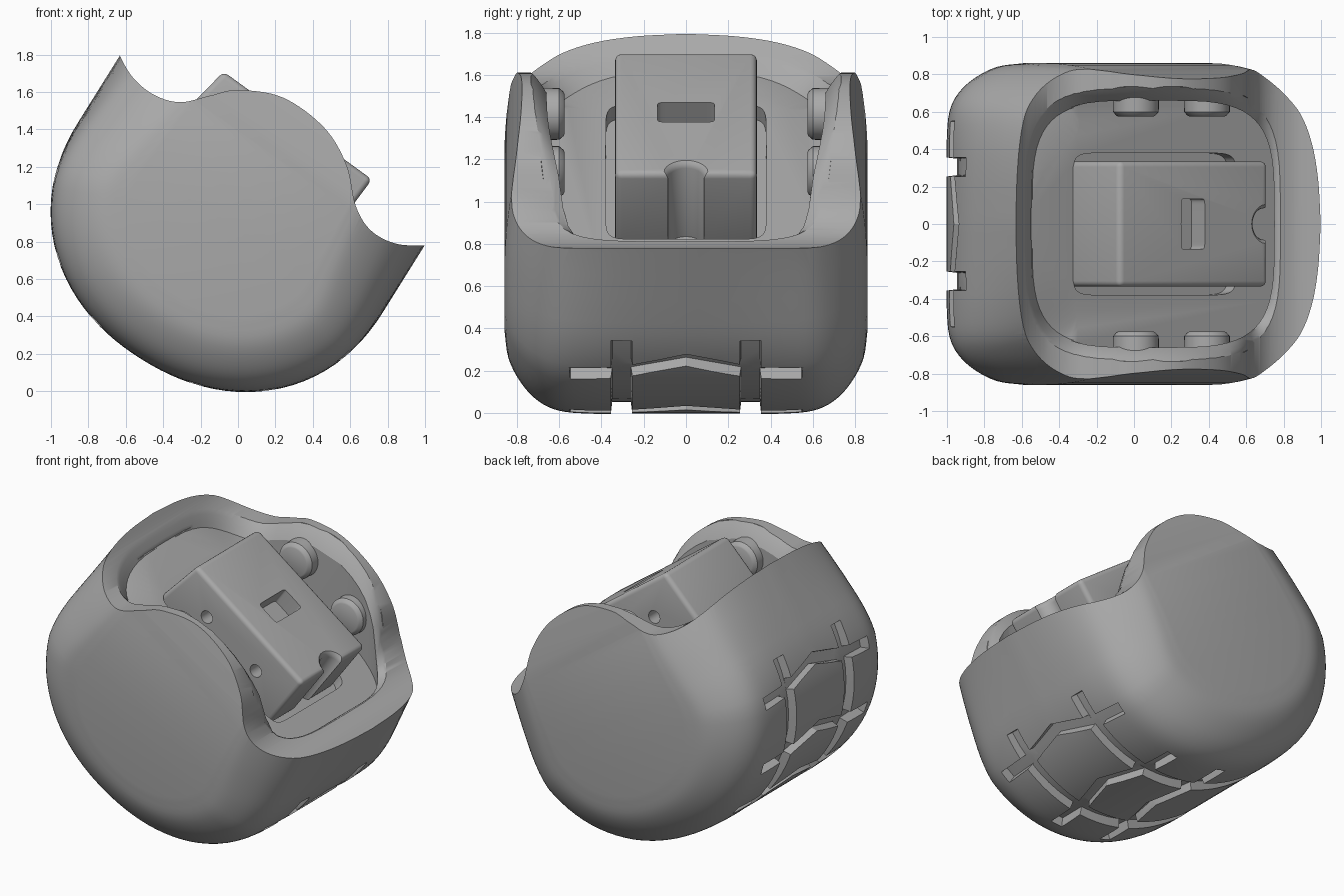
import bpy, bmesh
from math import sin, cos, pi, radians, copysign
from mathutils import Matrix, Vector

if "Cube" in bpy.data.objects:
    bpy.data.objects.remove(bpy.data.objects["Cube"])

grey = bpy.data.materials.new("plain grey")
grey.use_nodes = True
grey.diffuse_color = (0.4, 0.4, 0.4, 1)
grey.node_tree.nodes["Principled BSDF"].inputs["Base Color"].default_value = (0.4, 0.4, 0.4, 1)

# Tilted frames: outer shell, and the floor with everything standing on it
SHELL = Matrix.Translation((-0.04, 0, 0.93)) @ Matrix.Rotation(radians(32), 4, 'Y')
FLOOR = Matrix.Translation((0.11, 0, 1.14)) @ Matrix.Rotation(radians(36), 4, 'Y')
WIDE, DEEP, POWER = 0.96, 0.895, 2.15


def loft(bm, rings, caps=True):
    """Bridge closed rings of points, optionally capping both ends."""
    rows = [[bm.verts.new(p) for p in ring] for ring in rings]
    n = len(rows[0])
    for a, b in zip(rows, rows[1:]):
        for i in range(n):
            bm.faces.new((a[i], a[(i + 1) % n], b[(i + 1) % n], b[i]))
    if caps:
        bm.faces.new(rows[0])
        bm.faces.new(rows[-1])
    return rows


def finish(bm, name, matrix=Matrix()):
    bmesh.ops.recalc_face_normals(bm, faces=bm.faces)
    mesh = bpy.data.meshes.new(name)
    bm.to_mesh(mesh)
    bm.free()
    mesh.transform(matrix)
    mesh.materials.append(grey)
    ob = bpy.data.objects.new(name, mesh)
    bpy.context.collection.objects.link(ob)
    return ob


def solid(name, rings, matrix=Matrix()):
    bm = bmesh.new()
    loft(bm, rings)
    return finish(bm, name, matrix)


def select(ob):
    bpy.ops.object.select_all(action='DESELECT')
    ob.select_set(True)
    bpy.context.view_layer.objects.active = ob


def cut(ob, cutter, operation='DIFFERENCE', overlap=False):
    cutter.hide_render = True
    mod = ob.modifiers.new("cut", 'BOOLEAN')
    mod.operation, mod.object, mod.solver = operation, cutter, 'EXACT'
    mod.use_self = overlap
    select(ob)
    bpy.ops.object.modifier_apply(modifier=mod.name)
    bpy.data.objects.remove(cutter)


def smooth(ob, angle=35):
    select(ob)
    bpy.ops.object.shade_smooth_by_angle(angle=radians(angle))


def spline(points, steps=8):
    """Smooth curve through the points."""
    pts = [Vector(p) for p in points]
    pts = [2 * pts[0] - pts[1]] + pts + [2 * pts[-1] - pts[-2]]
    out = []
    for a, b, c, d in zip(pts, pts[1:], pts[2:], pts[3:]):
        for k in range(steps):
            t = k / steps
            out.append(0.5 * (2 * b + (c - a) * t + (2 * a - 5 * b + 4 * c - d) * t * t
                              + (3 * b - a - 3 * c + d) * t ** 3))
    return out + [pts[-2]]


def squircle(a, b, z, power, n=64):
    def bend(v):
        return copysign(abs(v) ** (2 / power), v)
    return [(a * bend(cos(2 * pi * i / n)), b * bend(sin(2 * pi * i / n)), z) for i in range(n)]


def disc(x, z, r, y, n=32):
    return [(x + r * cos(2 * pi * i / n), y, z + r * sin(2 * pi * i / n)) for i in range(n)]


def surface(angle):
    """Point on the round underside at an angle from straight down."""
    a, b = sin(angle), -cos(angle)
    if b > 0:
        return Vector((copysign(WIDE, a), 0, b * WIDE / abs(a)))
    r = ((abs(a) / WIDE) ** POWER + (abs(b) / DEEP) ** POWER) ** (-1 / POWER)
    return Vector((a * r, 0, b * r))


# Shell: a U-shaped section shrinking towards both sides, rounder near the opening
section = [surface(pi * (i / 48 - 0.5)) for i in range(49)]
rise = [k / 8 for k in range(9, 0, -1)]
section = ([Vector((-WIDE, 0, h)) for h in rise] + section
           + [Vector((WIDE, 0, h)) for h in reversed(rise)])
half = spline([(0, 1, 1), (0.25, 1, 0.987), (0.45, 1, 0.955), (0.6, 0.985, 0.9), (0.7, 0.935, 0.815),
               (0.78, 0.845, 0.71), (0.84, 0.72, 0.6), (0.86, 0.57, 0.52)], 4)
stations = [(-y, s, t) for y, s, t in reversed(half[1:])] + [tuple(p) for p in half]
rings = []
for y, low, high in stations:
    ring = []
    for p in section:
        blend = min(1, max(0, (p.z + 0.3) / 0.72))
        scale = low + (high - low) * blend
        ring.append((p.x * scale, y * (1 - 0.2 * max(0, p.z) ** 2), p.z * (low if p.z < 0 else 1)))
    rings.append(ring)
bm = bmesh.new()
rows = loft(bm, rings, caps=False)
for row in (rows[0], rows[-1]):
    n = len(row)
    for i in range(n // 2):
        quad = [row[i], row[i + 1], row[n - 2 - i], row[n - 1 - i]]
        bm.faces.new(list(dict.fromkeys(quad)))
shell = finish(bm, "shell", SHELL)

# Wavy opening trimmed through the full width
top = spline([(-0.69, 1.93), (-0.63, 1.79), (-0.56, 1.675), (-0.45, 1.585), (-0.31, 1.545),
              (-0.15, 1.58), (0, 1.61), (0.24, 1.57), (0.46, 1.41), (0.58, 1.21),
              (0.63, 0.99), (0.71, 0.86), (0.84, 0.79), (0.99, 0.78), (1.2, 0.79)])
outline = [(p.x, p.y) for p in top] + [(1.2, -0.5), (-1.5, -0.5), (-1.5, 1.93)]
cut(shell, solid("trim", [[(x, y, z) for x, z in outline] for y in (-1.1, 1.1)]), 'INTERSECT')


# Cavity with upright walls over the sloping floor
def floor_height(x):
    return 1.14 - 0.727 * (x - 0.11)


def rim_height(x):
    for p, q in zip(top, top[1:]):
        if p.x <= x <= q.x:
            return p.y + (q.y - p.y) * (x - p.x) / (q.x - p.x)


def over(a, b, height):
    return [(x + 0.1, y, height(x + 0.1, y)) for x, y, _ in squircle(a, b, 0, 4)]


cavity = [over(0.65, 0.66, lambda x, y, h=h: floor_height(x) + h) for h in (0, 1.5)]
cut(shell, solid("cavity", cavity))

# Soft inner lip following the wavy opening
lip = [over(0.4, 0.4, lambda x, y: floor_height(x) + 0.04)]
for h, a, b in ((-0.04, 0.645, 0.655), (-0.025, 0.655, 0.675), (-0.008, 0.67, 0.705),
                (0.004, 0.69, 0.735), (0.03, 0.7, 0.745)):
    lip.append(over(a, b, lambda x, y: rim_height(x) + h * (1 + 1.5 * (y / 0.66) ** 2)))
lip.append(over(0.7, 0.745, lambda x, y: 2.2))
cut(shell, solid("lip", lip))

# Shallow pocket under the block
cut(shell, solid("pocket", [squircle(0.54, 0.38, z, 12) for z in (-0.08, 0.03)], FLOOR))


# Tread grooves: rectangular channels following the underside
def channel(bm, path, width):
    rings = []
    pts = [surface(a) * (0.98 if abs(y) > 0.4 else 1) + Vector((0, y, 0)) for a, y in path]
    for i, p in enumerate(pts):
        along = (pts[min(i + 1, len(pts) - 1)] - pts[max(i - 1, 0)]).normalized()
        out = Vector((p.x, 0, p.z)).normalized()
        side = along.cross(out).normalized() * width / 2
        rings.append([p + side * k + out * d
                      for k, d in ((-0.8, -0.055), (0.8, -0.055), (1.1, 0.08), (-1.1, 0.08))])
    loft(bm, rings)


bm = bmesh.new()
for side in (-1, 1):
    channel(bm, [(radians(-84 + 6 * i), side * 0.305) for i in range(29)], 0.11)
    for row in (21, 45, 72):
        path = [(-0.55, -1), (-0.3, 0), (0, 5), (0.3, 0), (0.55, -1)]
        channel(bm, [(side * radians(row + d), y) for y, d in path], 0.085)
cut(shell, finish(bm, "tread", SHELL), overlap=True)
smooth(shell, 30)

# Central block with rounded edges, window, front groove and side holes
profile = [(-0.55, -0.08), (0.49, -0.08), (0.495, 0.35), (-0.485, 0.35)]
block = solid("block", [[(x, y, z) for x, z in profile] for y in (-0.335, 0.335)], FLOOR)
mod = block.modifiers.new("bevel", 'BEVEL')
mod.width, mod.segments = 0.03, 4
select(block)
bpy.ops.object.modifier_apply(modifier=mod.name)
cut(block, solid("window", [squircle(0.078, 0.135, z, 12, 48) for z in (0.23, 0.5)], FLOOR))
groove = [[(0.495 + r * cos(2 * pi * i / 32), r * sin(2 * pi * i / 32), z) for i in range(32)]
          for z, r in ((-0.2, 0.085), (0.32, 0.085), (0.34, 0.095), (0.352, 0.11), (0.4, 0.115))]
cut(block, solid("groove", groove, FLOOR))
for x in (-0.235, 0.215):
    cut(block, solid("hole", [disc(x, 0.14, 0.042, y) for y in (-0.5, 0.5)], FLOOR))
smooth(block)

# Round studs on the inner side walls
for side, word in ((-1, "right"), (1, "left")):
    for x, z, place in ((0.01, 1.415, "back"), (0.39, 1.14, "front")):
        steps = [(0.575, 0.095), (0.58, 0.105), (0.6, 0.122), (0.68, 0.124)]
        stud = solid(f"{word}_{place}_stud", [disc(x, z, r, side * y) for y, r in steps])
        smooth(stud)
